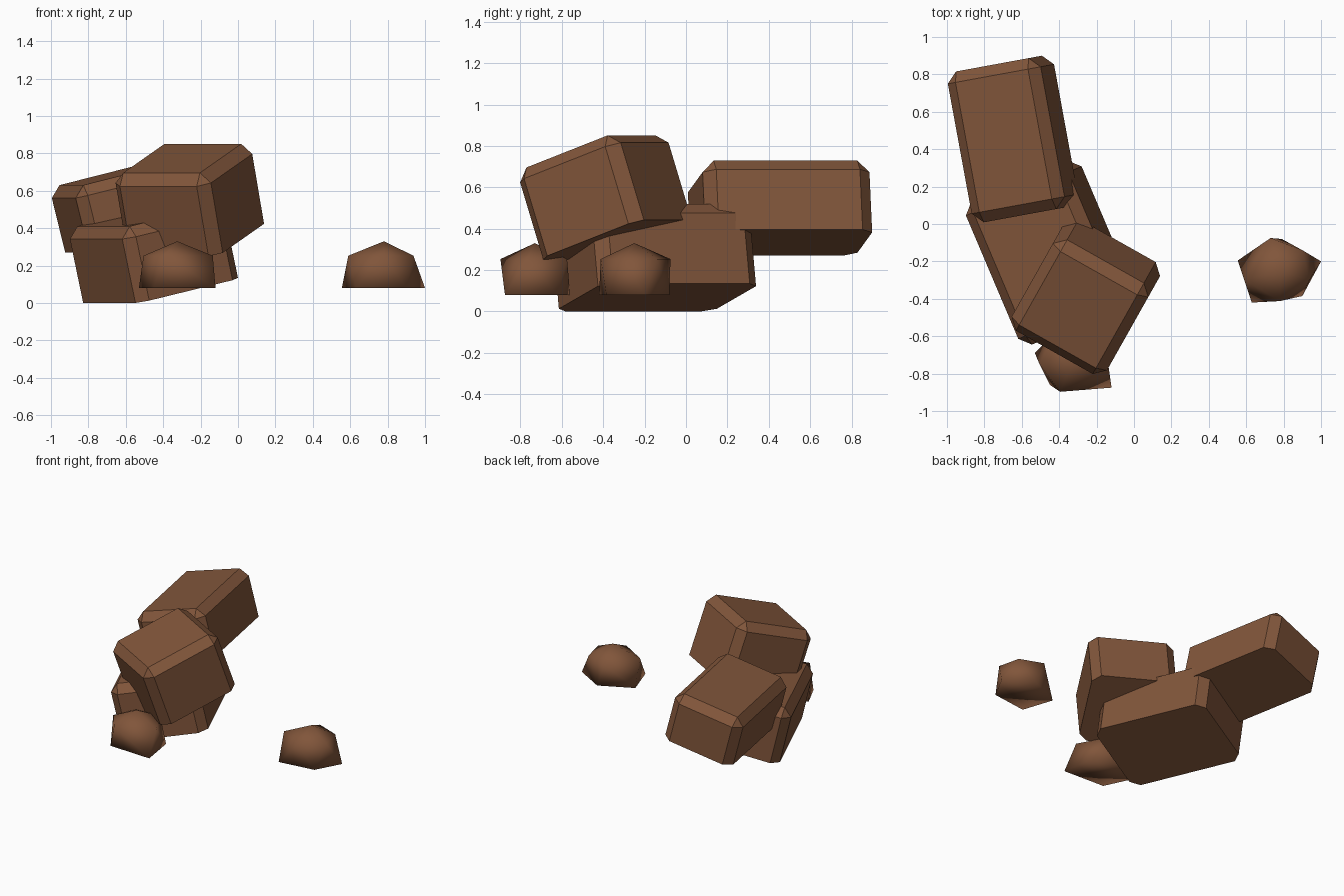
import bpy, bmesh
from math import radians
from mathutils import Matrix, Vector

if "Cube" in bpy.data.objects:
    bpy.data.objects.remove(bpy.data.objects["Cube"])

brown = bpy.data.materials.new("earth_brown")
brown.diffuse_color = (0.22, 0.092, 0.043, 1)
brown.use_nodes = True
brown.node_tree.nodes["Principled BSDF"].inputs["Base Color"].default_value = brown.diffuse_color


def finish(bm, name, smooth):
    bmesh.ops.recalc_face_normals(bm, faces=bm.faces[:])
    for f in bm.faces:
        f.smooth = smooth
    mesh = bpy.data.meshes.new(name)
    bm.to_mesh(mesh)
    bm.free()
    mesh.materials.append(brown)
    obj = bpy.data.objects.new(name, mesh)
    bpy.context.collection.objects.link(obj)
    return obj


def boulder(name, base, size, heading, roll=0, pitch=0, bevel=0.057):
    """Block with chamfered top and upright edges; base is the centre of its flat underside."""
    bm = bmesh.new()
    bmesh.ops.create_cube(bm, size=1)
    bmesh.ops.translate(bm, verts=bm.verts[:], vec=(0, 0, 0.5))
    bmesh.ops.scale(bm, verts=bm.verts[:], vec=size)
    edges = [e for e in bm.edges if max(v.co.z for v in e.verts) > 0.01]
    bmesh.ops.bevel(bm, geom=edges, offset=bevel, segments=1, profile=0.5,
                    affect='EDGES', clamp_overlap=True)
    turn = (Matrix.Rotation(radians(heading), 4, 'Z')
            @ Matrix.Rotation(radians(roll), 4, 'Y')
            @ Matrix.Rotation(radians(pitch), 4, 'X'))
    bm.transform(Matrix.Translation(base) @ turn)
    return finish(bm, name, False)


def pebble(name, apex, upper, lower):
    """Rounded stone: a peak, a five-point shoulder ring and a five-point flat foot."""
    bm = bmesh.new()
    bm.verts.new(apex)
    for ring, z in ((upper, 0.253), (lower, 0.08)):
        for x, y in ring:
            bm.verts.new((x, y, z))
    bmesh.ops.convex_hull(bm, input=bm.verts[:])
    return finish(bm, name, True)


# Three stacked boulders
boulder("back_boulder", (-0.612, 0.461, 0.333), (0.52, 0.82, 0.357), 10.4, roll=-14)
boulder("lower_boulder", (-0.414, -0.138, 0.0675), (0.61, 0.83, 0.407), 23, roll=-12.7)
boulder("upper_boulder", (-0.226, -0.331, 0.346), (0.585, 0.59, 0.452), -29.4, pitch=19)

# Two small loose stones
pebble("side_stone", (0.78, -0.25, 0.33),
       [(0.59, -0.30), (0.78, -0.412), (0.938, -0.30), (0.90, -0.14), (0.73, -0.075)],
       [(0.555, -0.195), (0.63, -0.42), (0.90, -0.385), (1.0, -0.2), (0.79, -0.08)])
pebble("front_stone", (-0.325, -0.73, 0.33),
       [(-0.505, -0.75), (-0.395, -0.897), (-0.135, -0.77), (-0.24, -0.575), (-0.43, -0.59)],
       [(-0.53, -0.69), (-0.45, -0.86), (-0.12, -0.875), (-0.16, -0.62), (-0.37, -0.56)])
